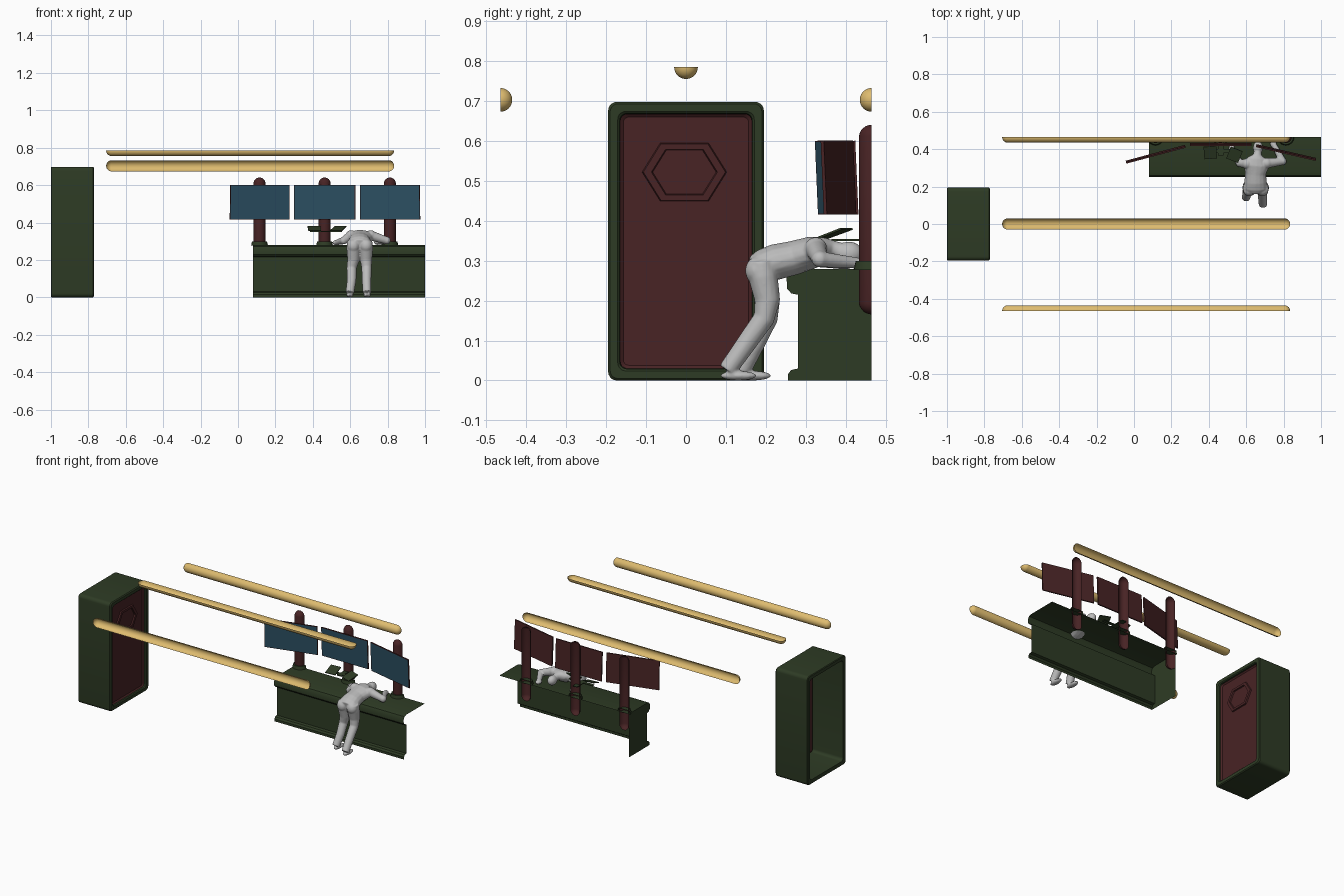
import bpy, bmesh
from math import pi, sin, cos, radians
from mathutils import Matrix, Vector

if "Cube" in bpy.data.objects:
    bpy.data.objects.remove(bpy.data.objects["Cube"])


def material(name, rgb):
    m = bpy.data.materials.new(name)
    m.use_nodes = True
    m.diffuse_color = (*rgb, 1)
    m.node_tree.nodes["Principled BSDF"].inputs["Base Color"].default_value = (*rgb, 1)
    return m


GREEN = material("dark_green", (0.027, 0.044, 0.018))
RED = material("dark_red", (0.065, 0.017, 0.018))
BLUE = material("screen_blue", (0.025, 0.08, 0.125))
GOLD = material("warm_gold", (0.73, 0.5, 0.16))
GREY = material("light_grey", (0.5, 0.5, 0.5))


def finish(bm, name, mats, matrix=Matrix(), smooth=True):
    me = bpy.data.meshes.new(name)
    bm.to_mesh(me)
    bm.free()
    ob = bpy.data.objects.new(name, me)
    ob.matrix_world = matrix
    bpy.context.collection.objects.link(ob)
    for m in mats:
        me.materials.append(m)
    if smooth:
        bpy.ops.object.select_all(action='DESELECT')
        ob.select_set(True)
        bpy.context.view_layer.objects.active = ob
        bpy.ops.object.shade_smooth_by_angle(angle=radians(35))
    return ob


def keep_front(bm):
    geom = bm.verts[:] + bm.edges[:] + bm.faces[:]
    bmesh.ops.bisect_plane(bm, geom=geom, plane_co=(0, 0, 0), plane_no=(0, 1, 0), clear_outer=True)


def half_capsule(name, length, r, mat, matrix):
    """Upright capsule, cut open on its back half."""
    bm = bmesh.new()
    bmesh.ops.create_uvsphere(bm, u_segments=24, v_segments=13, radius=r)
    for v in bm.verts:
        v.co.z += (length / 2 - r) * (1 if v.co.z > 0 else -1)
    keep_front(bm)
    finish(bm, name, [mat], matrix)


def strip(bm, rings, closed=True):
    """Join consecutive rings of points with quads."""
    loops = [[bm.verts.new(p) for p in ring] for ring in rings]
    n = len(loops[0])
    for a, b in zip(loops, loops[1:]):
        for i in range(n if closed else n - 1):
            j = (i + 1) % n
            bm.faces.new((a[i], a[j], b[j], b[i]))
    return loops


# Ceiling and wall lamps
along_x = Matrix.Rotation(pi / 2, 4, 'Y')
for name, y, z, turn in (("lamp_back", 0.465, 0.703, 0), ("lamp_front", -0.465, 0.703, pi),
                         ("lamp_ceiling", 0, 0.785, pi / 2)):
    half_capsule(name, 1.54, 0.03, GOLD,
                 Matrix.Translation((0.065, y, z)) @ Matrix.Rotation(turn, 4, 'X') @ along_x)

# Posts with collars
for i, x in enumerate((0.115, 0.463, 0.812)):
    half_capsule(f"post_{i}", 0.475, 0.032, RED, Matrix.Translation((x, 0.465, 0.403)))
    bm = bmesh.new()
    bmesh.ops.create_cone(bm, cap_ends=True, segments=24, radius1=0.045, radius2=0.04, depth=0.022)
    keep_front(bm)
    finish(bm, f"post_collar_{i}", [GREEN], Matrix.Translation((x, 0.465, 0.288)))

# Console: open shell with a rounded lip, a toe strip and one closed end
profile = [(0.255, 0), (0.255, 0.015), (0.263, 0.026), (0.28, 0.03), (0.28, 0.215),
           (0.264, 0.218), (0.253, 0.23), (0.252, 0.258), (0.26, 0.273), (0.278, 0.279), (0.465, 0.279)]
bm = bmesh.new()
ends = strip(bm, [[(x, y, z) for y, z in profile] for x in (0.08, 1)], closed=False)
bm.faces.new(ends[0] + [bm.verts.new((0.08, 0.465, 0))])
bmesh.ops.recalc_face_normals(bm, faces=bm.faces)
finish(bm, "console", [GREEN])


# Booth: open-backed frame around a recessed door
def rounded(x, inset, r):
    hy, hz, pts = 0.195 - inset, 0.349 - inset, []
    for k in range(4):
        sy, sz = ((1, 1), (-1, 1), (-1, -1), (1, -1))[k]
        for s in range(6):
            a = pi / 2 * (k + s / 5)
            pts.append((x, sy * (hy - r) + r * cos(a), 0.349 + sz * (hz - r) + r * sin(a)))
    return pts


bm = bmesh.new()
strip(bm, [rounded(*p) for p in ((-0.8, 0.03, 0.018), (-0.998, 0.026, 0.02), (-1, 0.004, 0.02),
                                 (-0.996, 0, 0.022), (-0.776, 0, 0.022), (-0.77, 0.005, 0.02),
                                 (-0.77, 0.024, 0.02), (-0.775, 0.029, 0.018), (-0.8, 0.03, 0.018))])
bmesh.ops.recalc_face_normals(bm, faces=bm.faces)
finish(bm, "booth_frame", [GREEN])

bm = bmesh.new()
loops = strip(bm, [rounded(-0.783, 0.03, 0.018), rounded(-0.79, 0.038, 0.014)])
bm.faces.new(loops[-1])
bmesh.ops.recalc_face_normals(bm, faces=bm.faces)
finish(bm, "booth_door", [RED])


# Raised hexagon on the door
def hexagon(x, s):
    shape = ((1, 0), (0.57, 1), (-0.57, 1), (-1, 0), (-0.57, -1), (0.57, -1))
    return [(x, -0.004 + 0.106 * s * y, 0.522 + 0.073 * s * z) for y, z in shape]


bm = bmesh.new()
strip(bm, [hexagon(-0.79, 1), hexagon(-0.782, 0.97), hexagon(-0.782, 0.78), hexagon(-0.79, 0.75)])
bmesh.ops.recalc_face_normals(bm, faces=bm.faces)
finish(bm, "door_hexagon", [RED], smooth=False)


# Monitors: red cases with an inset blue screen
def box(size):
    bm = bmesh.new()
    bmesh.ops.create_cube(bm, size=1, matrix=Matrix.Diagonal((*size, 1)))
    return bm


for name, x, y, angle in (("monitor_right", 0.116, 0.373, 15), ("monitor_centre", 0.463, 0.424, 0),
                          ("monitor_left", 0.813, 0.382, -13)):
    bm = box((0.328, 0.008, 0.185))
    bm.normal_update()
    front = [f for f in bm.faces if f.normal.y < -0.9]
    bmesh.ops.inset_region(bm, faces=front, thickness=0.004)
    front[0].material_index = 1
    finish(bm, name, [RED, BLUE], Matrix.Translation((x, y, 0.508))
           @ Matrix.Rotation(radians(angle), 4, 'Z') @ Matrix.Rotation(radians(2.5), 4, 'X'), False)

# Small tilted panels on a bracket
for name, x, y, angle in (("panel_right", 0.408, 0.382, 4), ("panel_left", 0.537, 0.37, -22)):
    finish(box((0.068, 0.07, 0.005)), name, [GREEN], Matrix.Translation((x, y, 0.368))
           @ Matrix.Rotation(radians(angle), 4, 'Z') @ Matrix.Rotation(radians(20), 4, 'X'), False)
finish(box((0.17, 0.02, 0.005)), "panel_crossbar", [GREEN], Matrix.Translation((0.47, 0.39, 0.352)), False)
finish(box((0.03, 0.1, 0.005)), "panel_bracket", [GREEN], Matrix.Translation((0.463, 0.415, 0.352)), False)

# Figure slumped over the console
body = bmesh.new()


def limb(points, side):
    """Closed tube of ellipses; each point is x, y, z, half width, half thickness."""
    centres = [Vector(p[:3]) for p in points]
    rings = []
    for i, p in enumerate(points):
        t = (centres[min(i + 1, len(points) - 1)] - centres[max(i - 1, 0)]).normalized()
        u = (side - t * side.dot(t)).normalized()
        v = t.cross(u)
        rings.append([centres[i] + u * p[3] * cos(k * pi / 8) + v * p[-1] * sin(k * pi / 8)
                      for k in range(16)])
    loops = strip(body, rings)
    body.faces.new(loops[0][::-1])
    body.faces.new(loops[-1])


def ball(x, y, z, *radii):
    bmesh.ops.create_uvsphere(body, u_segments=16, v_segments=10, radius=1,
                              matrix=Matrix.Translation((x, y, z)) @ Matrix.Diagonal((*radii, 1)))


X, Z = Vector((1, 0, 0)), Vector((0, 0, 1))
# torso, neck and head
limb([(0.65, 0.165, 0.28, 0.045, 0.03), (0.65, 0.19, 0.286, 0.064, 0.042), (0.65, 0.225, 0.297, 0.06, 0.045),
      (0.65, 0.27, 0.307, 0.056, 0.043), (0.655, 0.32, 0.322, 0.072, 0.04), (0.657, 0.352, 0.33, 0.05, 0.028),
      (0.66, 0.37, 0.328, 0.022, 0.022), (0.662, 0.4, 0.322, 0.02, 0.02)], X)
ball(0.663, 0.408, 0.318, 0.027, 0.036, 0.03)
# legs: hip, thigh, knee, shin, cuff, with a shoe below
for x, foot_x, foot_y, knee_y in ((0.617, 0.598, 0.14, 0.203), (0.685, 0.69, 0.103, 0.195)):
    mid = (x + foot_x) / 2
    limb([(x, 0.188, 0.3, 0.034), (x, 0.193, 0.26, 0.037), (x, 0.204, 0.2, 0.032), (mid, knee_y, 0.155, 0.027),
          (mid, (knee_y + foot_y) / 2, 0.09, 0.025), (foot_x, foot_y, 0.025, 0.023)], X)
    ball(x, 0.18, 0.275, 0.034, 0.032, 0.036)
    ball(foot_x, foot_y + 0.028, 0.012, 0.019, 0.046, 0.012)
# arms: shoulder, elbow, wrist and hand
for shoulder, elbow, hand in (((0.605, 0.322, 0.33), (0.565, 0.325, 0.304), (0.523, 0.4, 0.292)),
                              ((0.71, 0.325, 0.33), (0.795, 0.335, 0.304), (0.745, 0.43, 0.294))):
    limb([(*shoulder, 0.027), (*elbow, 0.02)], Z)
    limb([(*elbow, 0.02), (*hand, 0.014)], Z)
    ball(*shoulder, 0.029, 0.029, 0.029)
    ball(*elbow, 0.021, 0.021, 0.021)
    ball(*hand, 0.018, 0.024, 0.013)
bmesh.ops.recalc_face_normals(body, faces=body.faces)
figure = finish(body, "figure", [GREY])
remesh = figure.modifiers.new("merge", 'REMESH')
remesh.mode = 'VOXEL'
remesh.voxel_size = 0.004
remesh.use_smooth_shade = True
relax = figure.modifiers.new("relax", 'SMOOTH')
relax.iterations = 4
